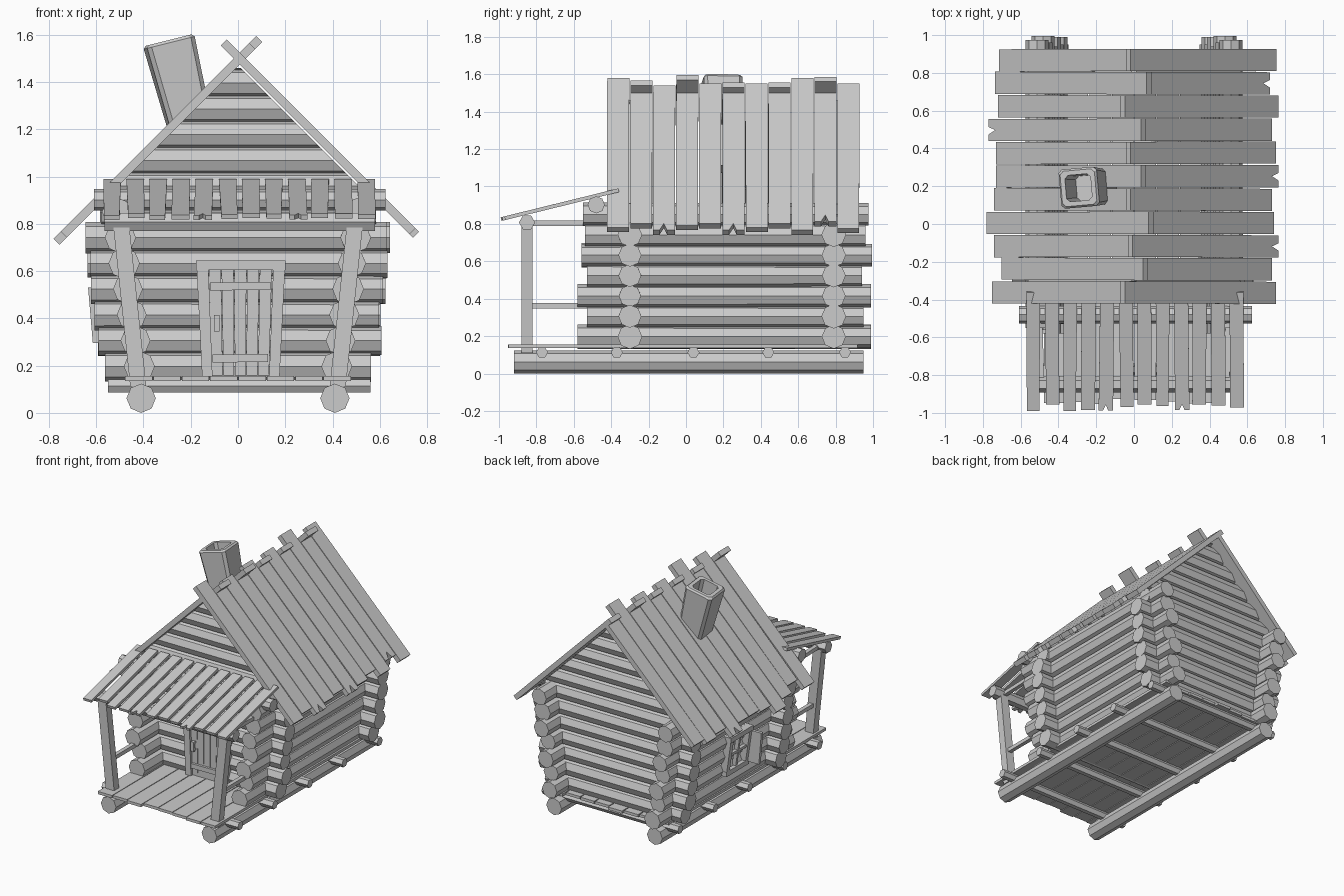
import bpy, bmesh, math, random
from mathutils import Vector, Matrix

if "Cube" in bpy.data.objects:
    bpy.data.objects.remove(bpy.data.objects["Cube"])
random.seed(4)
rnd = random.uniform


def make(name, bm):
    bmesh.ops.recalc_face_normals(bm, faces=bm.faces)
    me = bpy.data.meshes.new(name)
    bm.to_mesh(me)
    bm.free()
    ob = bpy.data.objects.new(name, me)
    bpy.context.collection.objects.link(ob)
    return ob


def prism(name, ring_a, ring_b):
    bm = bmesh.new()
    a = [bm.verts.new(p) for p in ring_a]
    b = [bm.verts.new(p) for p in ring_b]
    n = len(a)
    bm.faces.new(a)
    bm.faces.new(b)
    for i in range(n):
        bm.faces.new((a[i], a[(i + 1) % n], b[(i + 1) % n], b[i]))
    return make(name, bm)


def log(name, a, b, r, n=8, r2=None):
    """Horizontal log with n sides between two points."""
    a, b = Vector(a), Vector(b)
    d = (b - a).normalized()
    up = Vector((0, 0, 1))
    side = d.cross(up).normalized()
    up = side.cross(d)

    def ring(c, rad):
        return [c + rad * (math.cos(math.tau * i / n) * side + math.sin(math.tau * i / n) * up)
                for i in range(n)]
    return prism(name, ring(a, r), ring(b, r2 or r))


def plank(name, a, b, across, w0, w1, t, notch=0.0):
    """Board from a to b, width along 'across', with an optional V split at end a."""
    a, b, w = Vector(a), Vector(b), Vector(across).normalized()
    d = (b - a).normalized()
    nrm = d.cross(w).normalized() * t / 2
    pts = [a - w * w0 / 2, b - w * w1 / 2, b + w * w1 / 2, a + w * w0 / 2]
    if notch:
        pts += [a + w * w0 * 0.15, a + d * notch, a - w * w0 * 0.2]
    return prism(name, [p - nrm for p in pts], [p + nrm for p in pts])


X, Y, Z = (1, 0, 0), (0, 1, 0), (0, 0, 1)

# Foundation logs, joists and floor boards
for s in (-1, 1):
    log("foundation_log", (0.41 * s, -0.92, 0.062), (0.41 * s, 0.95, 0.062), 0.062)
for y in (-0.77, -0.37, 0.04, 0.44, 0.85):
    log("joist", (-0.55, y, 0.113), (0.56, y, 0.113), 0.032, 6)
for i in range(8):
    x = -0.42 + 0.12 * i
    plank("floor_board", (x, -0.94 + rnd(-.015, .015), 0.146), (x, 0.9 + rnd(-.02, .02), 0.146),
          X, 0.115, 0.113, 0.02)

# Log walls, side walls leaning outwards
FY, BY, R, PITCH = -0.30, 0.79, 0.063, 0.109
y0 = (-0.58, -0.53, -0.58, -0.53, -0.56, -0.54, -0.55)
y1 = (0.99, 0.95, 0.99, 0.94, 0.995, 0.96, 0.975)
half = (0.56, 0.60, 0.60, 0.62, 0.63, 0.635, 0.575)
for i in range(7):
    z = 0.197 + PITCH * i
    x = 0.418 + 0.016 * i
    for s in (-1, 1):
        log("side_wall_log", (s * x, y0[i], z), (s * x, y1[i], z),
            R + rnd(-.004, .004), 8, R + rnd(-.004, .004))
    for y in (FY, BY):
        h = half[i]
        log("end_wall_log", (-h + rnd(-.01, .01), y, z), (h + rnd(-.01, .01), y, z),
            R + rnd(-.004, .004), 8, R + rnd(-.004, .004))

# Gable logs, ends cut to the roof slope
for i in range(6):
    z = 0.197 + PITCH * (7 + i)
    for y in (FY, BY):
        ring = []
        for k in range(8):
            q = math.tau * k / 8
            ring.append((y + R * math.cos(q), min(z + R * math.sin(q), 1.46)))
        prism("gable_log", [(-(1.472 - c), b, c) for b, c in ring],
              [(1.472 - c, b, c) for b, c in ring])

# Main roof boards, overlapping alternately at the ridge
left_end = (.75, .70, .74, .78, .74, .73, .73, .77, .72, .735, .715)
right_end = (.75, .73, .765, .74, .73, .765, .75, .73, .765, .72, .755)
over = (.06, .06, .02, .09, .03, .05, .03, .05, .06, .08, .03)
for i in range(11):
    y = -0.362 + 0.123 * i
    for s, ends, top in ((-1, left_end, 1.493), (1, right_end, 1.507)):
        long = (i % 2 == 0) == (s == 1)
        xt = -s * (over[i] if long else 0.0)
        e = ends[i] - 0.012
        notch = 0.05 if (i in (2, 5, 9) and s == 1) or (i == 7 and s == -1) else 0
        plank("roof_board", (s * e, y + rnd(-.003, .003), top - e), (xt, y, top - s * xt),
              Y, 0.117, 0.118, 0.036, notch)

# Porch: roof beams, leaning posts, rails
log("porch_purlin", (-0.61, -0.48, 0.902), (0.625, -0.48, 0.902), 0.046)
log("porch_beam", (-0.565, -0.85, 0.808), (0.58, -0.85, 0.808), 0.043, 6)
for s in (-1, 1):
    plank("porch_post", (s * 0.422, -0.85, 0.11), (s * 0.495, -0.85, 0.8), X, 0.068, 0.068, 0.058)
    plank("upper_rail", (s * 0.49, -0.85, 0.803), (s * 0.50, -0.5, 0.803), X, 0.03, 0.03, 0.028)
    plank("lower_rail", (s * 0.447, -0.85, 0.362), (s * 0.447, -0.5, 0.362), X, 0.03, 0.03, 0.028)

# Porch roof boards
for i in range(12):
    x = -0.533 + 0.0978 * i
    ye = -0.965 + rnd(-.025, .015)
    plank("porch_roof_board", (x + rnd(-.008, .008), ye, 0.965 + (ye + 0.42) * 0.245),
          (x, -0.36, 0.98), X, 0.07 + rnd(-.008, .008), 0.074, 0.02,
          0.03 if i in (4, 8) else 0)

# Door with frame, braces and handle
for i in range(5):
    u = i - 2
    plank("door_board", (0.01 + u * 0.049, -0.362, 0.158), (0.01 + u * 0.054, -0.362, 0.61),
          X, 0.046, 0.051, 0.025)
for z, w in ((0.535, 0.255), (0.23, 0.235)):
    plank("door_brace", (0.01 - w / 2, -0.382, z), (0.01 + w / 2, -0.382, z + 0.003), Z, 0.034, 0.034, 0.02)
for s in (-1, 1):
    plank("door_jamb", (0.012 + s * 0.142, -0.365, 0.155), (0.012 + s * 0.162, -0.365, 0.61),
          X, 0.044, 0.05, 0.055)
plank("door_lintel", (-0.178, -0.367, 0.625), (0.2, -0.367, 0.625), Z, 0.042, 0.042, 0.06)
plank("door_handle", (-0.09, -0.395, 0.345), (-0.09, -0.395, 0.415), X, 0.024, 0.024, 0.018)
for z in (0.355, 0.405):
    plank("handle_mount", (-0.09, -0.395, z), (-0.09, -0.365, z), X, 0.018, 0.018, 0.014)


# Window on the left wall: leaning frame, glazing bars and open shutter
def wx(z):
    return -0.517 - 0.147 * (z - 0.42)


for y in (0.04, 0.26):
    plank("window_jamb", (wx(0.29), y, 0.29), (wx(0.55), y, 0.55), Y, 0.035, 0.035, 0.05)
for z in (0.29, 0.55):
    plank("window_rail", (wx(z), 0.02, z), (wx(z), 0.28, z), Z, 0.035, 0.035, 0.055)
plank("window_bar_vertical", (wx(0.29), 0.15, 0.29), (wx(0.55), 0.15, 0.55), Y, 0.018, 0.018, 0.03)
plank("window_bar_horizontal", (wx(0.42), 0.04, 0.42), (wx(0.42), 0.26, 0.42), Z, 0.018, 0.018, 0.03)
plank("window_shutter", (-0.557, 0.02, 0.295), (-0.577, 0.02, 0.53), X, 0.115, 0.115, 0.022)

# Chimney: hollow tapered stack, leaning to the left
bm = bmesh.new()
levels = ((-0.5, 0.084), (-0.012, 0.104), (0, 0.094), (0, 0.070), (-0.22, 0.066))
rings = []
for z, h in levels:
    c = 0.018
    pts = [(h, h - c), (h - c, h), (c - h, h), (-h, h - c),
           (-h, c - h), (c - h, -h), (h - c, -h), (h, c - h)]
    rings.append([bm.verts.new((px, py, z)) for px, py in pts])
for a, b in zip(rings, rings[1:]):
    for k in range(8):
        bm.faces.new((a[k], a[(k + 1) % 8], b[(k + 1) % 8], b[k]))
bm.faces.new(rings[0])
bm.faces.new(rings[-1])
m = (Matrix.Translation((-0.294, 0.192, 1.578)) @ Matrix.Rotation(math.radians(-14), 4, 'Y')
     @ Matrix.Rotation(math.radians(5), 4, 'Z'))
bmesh.ops.transform(bm, matrix=m, verts=bm.verts)
make("chimney", bm)
